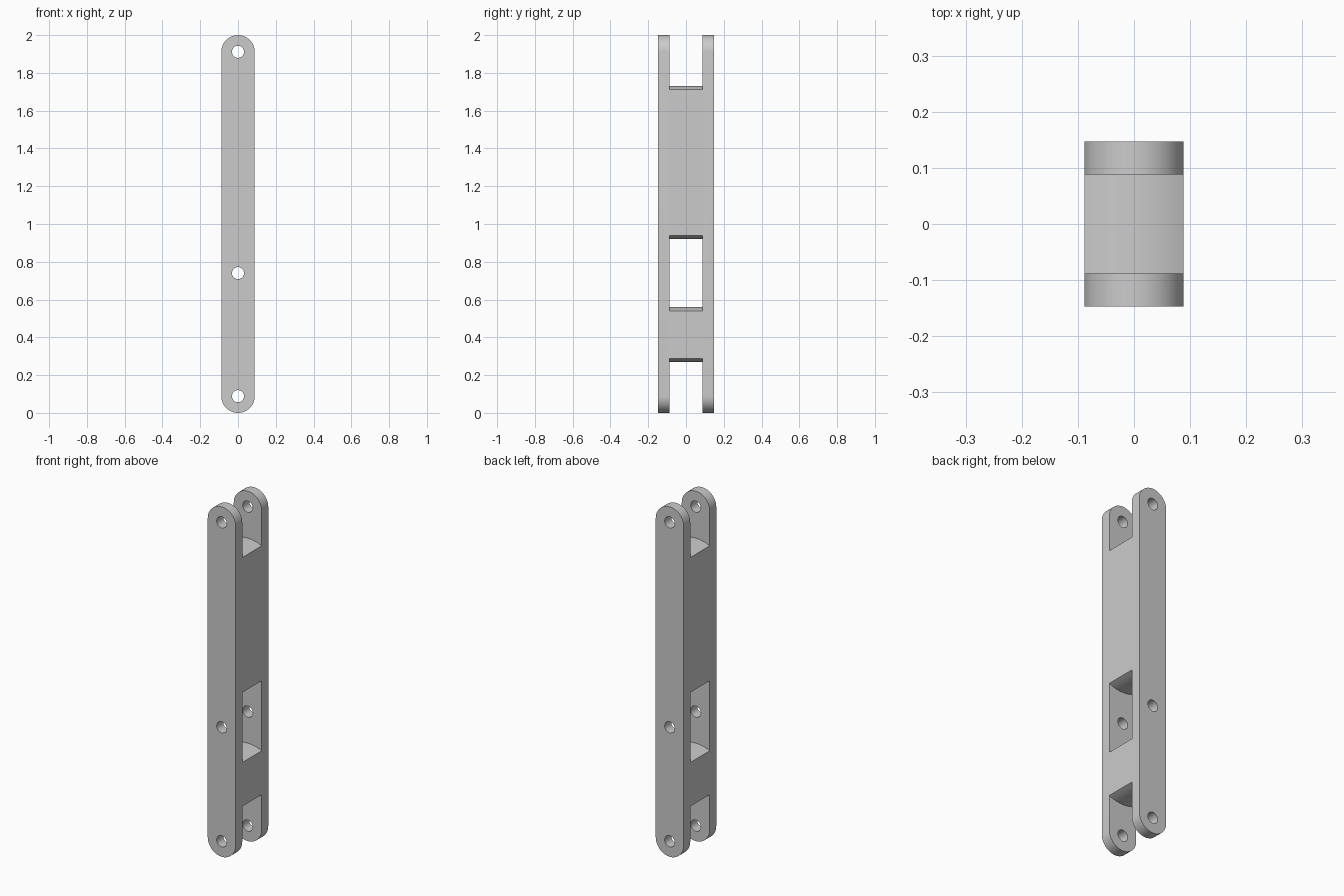
import bpy
import bmesh
from math import sin, cos, pi, sqrt, radians

if "Cube" in bpy.data.objects:
    bpy.data.objects.remove(bpy.data.objects["Cube"], do_unlink=True)

R = 0.0885           # half width of the bar and radius of its ends
HALF_DEPTH = 0.147
SLOT = 0.088         # half depth of the slots
HOLES = (R, 0.74, 2 - R)
REACH = 0.18         # pin centre to the crown of each slot end
CROWN = 0.205        # radius of the rounded slot ends

grey = bpy.data.materials.new("plain grey")
grey.use_nodes = True
colour = (0.6, 0.6, 0.6, 1)
grey.diffuse_color = colour
grey.node_tree.nodes["Principled BSDF"].inputs["Base Color"].default_value = colour


def prism(name, outline, half):
    """Extrude an x-z outline symmetrically along y."""
    bm = bmesh.new()
    face = bm.faces.new([bm.verts.new((x, -half, z)) for x, z in outline])
    new = bmesh.ops.extrude_face_region(bm, geom=[face])["geom"]
    bmesh.ops.translate(bm, vec=(0, 2 * half, 0),
                        verts=[v for v in new if isinstance(v, bmesh.types.BMVert)])
    bmesh.ops.recalc_face_normals(bm, faces=bm.faces)
    mesh = bpy.data.meshes.new(name)
    bm.to_mesh(mesh)
    bm.free()
    mesh.materials.append(grey)
    obj = bpy.data.objects.new(name, mesh)
    bpy.context.collection.objects.link(obj)
    return obj


def arc(z, r, start, end, steps):
    angles = [start + (end - start) * i / steps for i in range(steps + 1)]
    return [(r * cos(a), z + r * sin(a)) for a in angles]


def slot_end(z, side):
    """Edge of a slot whose end bulges into it; side is +1 above the pin."""
    edge = []
    for i in range(25):
        x = side * (0.1 - 0.2 * i / 24)
        edge.append((x, z + side * (REACH + CROWN - sqrt(CROWN ** 2 - x * x))))
    return edge


# Round-ended bar
bar = prism("linkage_bar", arc(HOLES[2], R, 0, pi, 32) + arc(HOLES[0], R, pi, 2 * pi, 32),
            HALF_DEPTH)

# Fork openings at both ends and the window between them
low, mid, high = HOLES
cutters = [
    prism("bottom_fork_cutter", slot_end(low, 1) + [(-0.1, -0.1), (0.1, -0.1)], SLOT),
    prism("middle_window_cutter", slot_end(mid, 1) + slot_end(mid, -1), SLOT),
    prism("top_fork_cutter", slot_end(high, -1) + [(0.1, 2.1), (-0.1, 2.1)], SLOT),
]

# Pin holes
for z in HOLES:
    cutters.append(prism("pin_hole_cutter", arc(z, 0.032, 0, 2 * pi * 31 / 32, 31), 0.2))

bpy.context.view_layer.objects.active = bar
bar.select_set(True)
for cutter in cutters:
    cutter.hide_render = True
    cut = bar.modifiers.new("cut", "BOOLEAN")
    cut.operation = "DIFFERENCE"
    cut.solver = "EXACT"
    cut.object = cutter
    bpy.ops.object.modifier_apply(modifier=cut.name)
    bpy.data.objects.remove(cutter, do_unlink=True)

bpy.ops.object.shade_smooth_by_angle(angle=radians(30))
